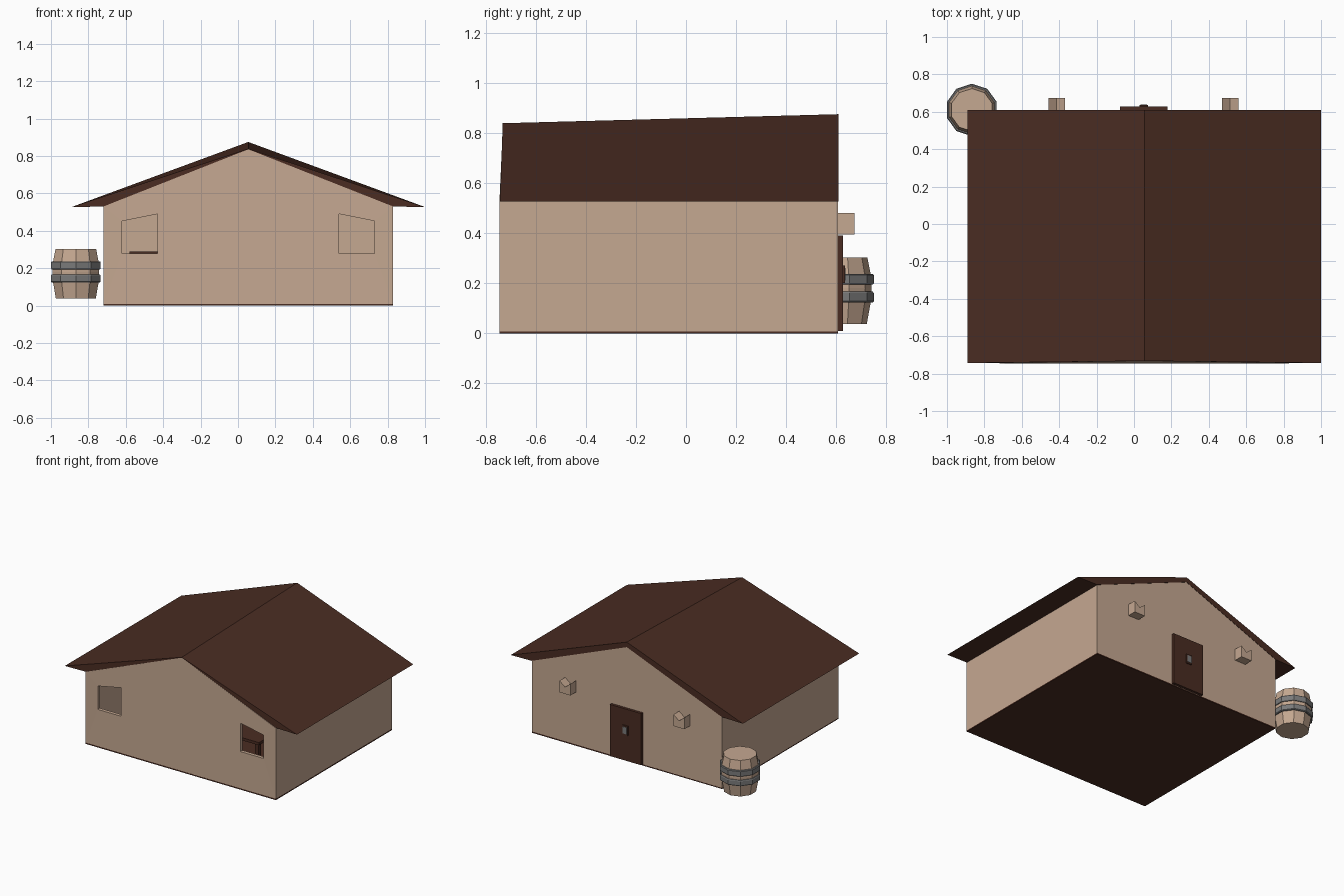
import bpy, bmesh, math

if "Cube" in bpy.data.objects:
    bpy.data.objects.remove(bpy.data.objects["Cube"])


def srgb(r, g, b):
    f = lambda c: (c / 255 / 12.92) if c < 10 else ((c / 255 + 0.055) / 1.055) ** 2.4
    return (f(r), f(g), f(b), 1)


def material(name, rgb):
    m = bpy.data.materials.new(name)
    m.diffuse_color = srgb(*rgb)
    m.use_nodes = True
    m.node_tree.nodes["Principled BSDF"].inputs["Base Color"].default_value = m.diffuse_color
    return m


TAN = material("tan plaster", (197, 168, 145))
BROWN = material("dark brown wood", (74, 44, 34))
GREY = material("grey metal", (122, 122, 122))


def finish(name, bm, *mats):
    bmesh.ops.recalc_face_normals(bm, faces=bm.faces)
    me = bpy.data.meshes.new(name)
    bm.to_mesh(me)
    bm.free()
    for m in mats:
        me.materials.append(m)
    ob = bpy.data.objects.new(name, me)
    bpy.context.collection.objects.link(ob)
    return ob


def prism(name, front, back, y0, y1, mat):
    """Solid between two xz profiles; a front point may carry its own y."""
    bm = bmesh.new()
    a = [bm.verts.new((p[0], p[2] if len(p) > 2 else y0, p[1])) for p in front]
    b = [bm.verts.new((p[0], y1, p[1])) for p in back]
    bm.faces.new(a)
    bm.faces.new(b)
    n = len(a)
    for i in range(n):
        bm.faces.new((a[i], a[(i + 1) % n], b[(i + 1) % n], b[i]))
    return finish(name, bm, mat)


def box(name, x0, x1, y0, y1, z0, z1, mat):
    p = [(x0, z0), (x1, z0), (x1, z1), (x0, z1)]
    return prism(name, p, p, y0, y1, mat)


def cut(ob, cutter):
    m = ob.modifiers.new("cut", 'BOOLEAN')
    m.operation = 'DIFFERENCE'
    m.solver = 'EXACT'
    m.object = cutter
    cutter.hide_render = True
    cutter.hide_viewport = True


MID = 0.055          # x of the ridge
Y0, Y1 = -0.745, 0.61


def mirror(points):
    return [(2 * MID - p[0],) + tuple(p[1:]) for p in points]


# hollow gabled walls with two slanted front windows
side = [(-0.72, 0.008), (-0.72, 0.53)]
walls = prism("walls",
              side + [(MID, 0.836, -0.731)] + mirror(side)[::-1],
              side + [(MID, 0.838)] + mirror(side)[::-1], Y0, Y1 - 0.002, TAN)
inner = [(-0.705, -0.05), (-0.705, 0.52)]
room = inner + [(MID, 0.815)] + mirror(inner)[::-1]
cut(walls, prism("room_cutter", room, room, Y0 + 0.025, Y1 - 0.02, TAN))
window = [(-0.62, 0.28), (-0.43, 0.28), (-0.43, 0.49), (-0.62, 0.452)]
for label, w in (("left", window), ("right", mirror(window))):
    cut(walls, prism(label + "_window_cutter", w, w, Y0 - 0.1, Y0 + 0.1, TAN))

# floor
box("floor", -0.72, 2 * MID + 0.72, Y0, Y1 - 0.002, 0, 0.01, BROWN)

# roof: thin at the front ridge, thicker at the back
eave = [(-0.72, 0.53), (-0.89, 0.527)]
roof_front = eave + [(MID, 0.839, -0.732)] + mirror(eave)[::-1] + [(MID, 0.835, -0.731)]
roof_back = eave + [(MID, 0.875)] + mirror(eave)[::-1] + [(MID, 0.838)]
prism("roof", roof_front, roof_back, Y0 + 0.002, Y1, BROWN)

# back door with its small plate
box("door", -0.075, 0.18, 0.605, 0.628, 0.01, 0.39, BROWN)
box("door_plate_rim", 0.03, 0.075, 0.625, 0.635, 0.2, 0.27, BROWN)
box("door_plate", 0.036, 0.069, 0.63, 0.638, 0.21, 0.26, GREY)

# notched blocks high on the back wall
block = [(-0.458, 0.395), (-0.37, 0.395), (-0.37, 0.48), (-0.414, 0.445), (-0.458, 0.48)]
for label, b in (("left", block), ("right", [(p[0] + 0.928, p[1]) for p in block])):
    prism(label + "_wall_block", b, b, 0.6, 0.673, TAN)


def lathe(name, profile, mat, sides=10, cx=-0.867, cy=0.61):
    """Closed turned solid from (radius, z) pairs."""
    bm = bmesh.new()
    rings = []
    for r, z in profile:
        rings.append([bm.verts.new((cx + r * math.sin(2 * math.pi * i / sides),
                                    cy + r * math.cos(2 * math.pi * i / sides), z))
                      for i in range(sides)])
    for a, b in zip(rings, rings[1:]):
        for i in range(sides):
            j = (i + 1) % sides
            bm.faces.new((a[i], a[j], b[j], b[i]))
    bm.faces.new(rings[0])
    bm.faces.new(rings[-1])
    return finish(name, bm, mat)


# barrel with two hoops
lathe("barrel", [(0.112, 0.037), (0.128, 0.125), (0.131, 0.18), (0.128, 0.235), (0.114, 0.303)], TAN)
lathe("lower_hoop", [(0.135, 0.123), (0.14, 0.128), (0.14, 0.16), (0.136, 0.166)], GREY)
lathe("upper_hoop", [(0.136, 0.194), (0.14, 0.2), (0.14, 0.232), (0.135, 0.237)], GREY)

# plain furniture seen through the windows
box("table_top", 0.05, 0.45, -0.4, -0.1, 0.17, 0.19, BROWN)
for i, x in enumerate((0.06, 0.41)):
    for k, y in enumerate((-0.39, -0.14)):
        box("table_leg_%d" % (2 * i + k), x, x + 0.03, y, y + 0.03, 0.01, 0.17, BROWN)
box("chair_seat", -0.58, -0.4, -0.3, -0.12, 0.13, 0.15, BROWN)
box("chair_back", -0.58, -0.4, -0.12, -0.1, 0.01, 0.29, BROWN)
